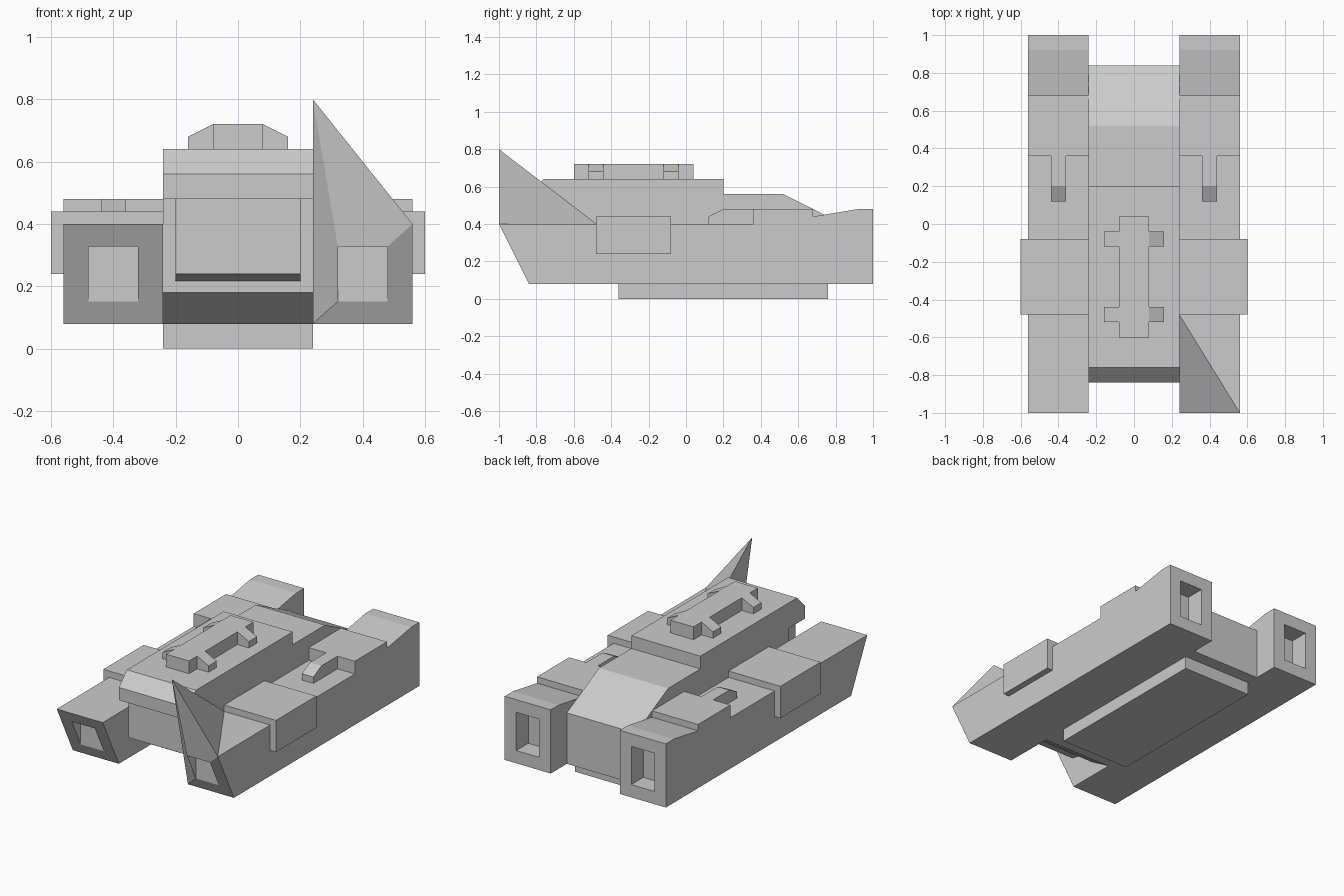
import bpy, bmesh
from mathutils import Vector

default = bpy.data.objects.get("Cube")
if default:
    bpy.data.objects.remove(default, do_unlink=True)

grey = bpy.data.materials.new("light grey")
grey.use_nodes = True
COLOUR = (0.6, 0.6, 0.6, 1)
grey.diffuse_color = COLOUR
grey.node_tree.nodes["Principled BSDF"].inputs["Base Color"].default_value = COLOUR


def extrude_profile(points, low, high, axis="x"):
    """Prism from a profile: (y, z) swept along x, or (x, z) swept along y."""
    bm = bmesh.new()
    place = (lambda p: (low, *p)) if axis == "x" else (lambda p: (p[0], low, p[1]))
    face = bm.faces.new([bm.verts.new(place(p)) for p in points])
    new = bmesh.ops.extrude_face_region(bm, geom=[face], use_keep_orig=True)["geom"]
    step = Vector((high - low, 0, 0)) if axis == "x" else Vector((0, high - low, 0))
    bmesh.ops.translate(bm, vec=step, verts=[g for g in new if isinstance(g, bmesh.types.BMVert)])
    bmesh.ops.recalc_face_normals(bm, faces=bm.faces)
    return bm


def finish(bm, name, side=1):
    for v in bm.verts:
        v.co.x *= side
    bmesh.ops.recalc_face_normals(bm, faces=bm.faces)
    mesh = bpy.data.meshes.new(name)
    bm.to_mesh(mesh)
    bm.free()
    mesh.materials.append(grey)
    obj = bpy.data.objects.new(name, mesh)
    bpy.context.scene.collection.objects.link(obj)
    return obj


def block(name, x, y, z, side=1):
    profile = [(y[0], z[0]), (y[1], z[0]), (y[1], z[1]), (y[0], z[1])]
    return finish(extrude_profile(profile, *x), name, side)


def recess(bm, face, floor_y):
    """Inset a face and push its centre back to a vertical wall."""
    bmesh.ops.inset_region(bm, faces=[face], thickness=0.08, use_even_offset=True)
    if floor_y is None:
        floor_y = max(v.co.y for v in face.verts)
    new = bmesh.ops.extrude_discrete_faces(bm, faces=[face])["faces"][0]
    for v in new.verts:
        v.co.y = floor_y
    bmesh.ops.remove_doubles(bm, verts=bm.verts, dist=0.0005)


def vert_near(bm, co):
    return min(bm.verts, key=lambda v: (v.co - Vector(co)).length)


def pod(name, side, finned):
    profile = [(-0.84, 0.08), (-1, 0.4), (-0.48, 0.4), (0.36, 0.4), (0.36, 0.48),
               (0.68, 0.48), (0.68, 0.44), (0.92, 0.48), (1, 0.48), (1, 0.08)]
    bm = extrude_profile(profile, 0.24, 0.56)
    # Sunken openings at the nose and tail
    recess(bm, min(bm.faces, key=lambda f: f.calc_center_median().y), None)
    recess(bm, max(bm.faces, key=lambda f: f.calc_center_median().y), 0.88)
    # Inner nose corner pulled up into a spike
    if finned:
        ends = [vert_near(bm, (0.56, -1, 0.4)), vert_near(bm, (0.24, -0.48, 0.4))]
        bmesh.ops.connect_verts(bm, verts=ends)
        vert_near(bm, (0.24, -1, 0.4)).co.z = 0.8
    finish(bm, name, side)


# Central hull with overhanging upper deck and sloping tail
hull = [(-0.52, 0.08), (-0.68, 0.18), (-0.68, 0.48), (-0.84, 0.48), (-0.84, 0.56),
        (-0.76, 0.64), (0.2, 0.64), (0.2, 0.56), (0.52, 0.56), (0.84, 0.4), (0.84, 0.08)]
finish(extrude_profile(hull, -0.24, 0.24), "hull")

# Nose panel under the overhang, and the belly plate
nose = [(-0.8, 0.24), (-0.8, 0.48), (-0.68, 0.48), (-0.68, 0.217)]
finish(extrude_profile(nose, -0.2, 0.2), "nose_panel")
block("belly_plate", (-0.24, 0.24), (-0.36, 0.76), (0, 0.08))

# Side pods with saddle blocks and top prongs
prong = [(0.12, 0.4), (0.12, 0.44), (0.2, 0.48), (0.36, 0.48), (0.36, 0.4)]
for label, side in (("left", 1), ("right", -1)):
    pod(label + "_pod", side, side == 1)
    block(label + "_saddle", (0.24, 0.6), (-0.48, -0.08), (0.24, 0.44), side)
    finish(extrude_profile(prong, 0.36, 0.44), label + "_prong", side)

# Roof spine with two pairs of sloping arms
block("roof_spine", (-0.08, 0.08), (-0.6, 0.04), (0.64, 0.72))
arm = [(0.08, 0.64), (0.16, 0.64), (0.16, 0.68), (0.08, 0.72)]
for label, y in (("front", -0.52), ("rear", -0.12)):
    for name, side in (("left", 1), ("right", -1)):
        finish(extrude_profile(arm, y, y + 0.08, "y"), f"{label}_{name}_arm", side)
